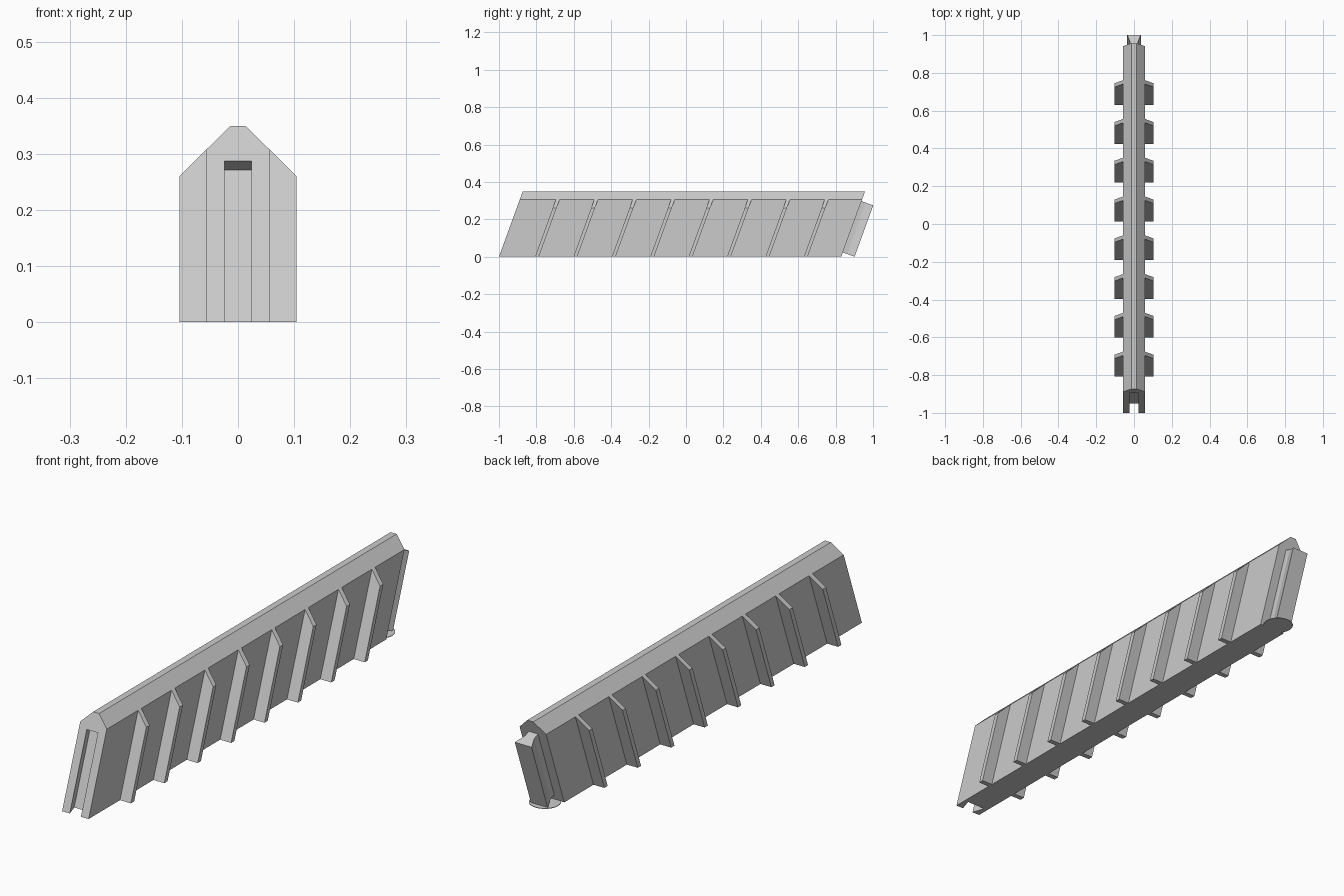
import bpy, bmesh, math
from mathutils import Vector

if "Cube" in bpy.data.objects:
    bpy.data.objects.remove(bpy.data.objects["Cube"], do_unlink=True)

GREY = (0.6, 0.6, 0.6, 1)
grey = bpy.data.materials.new("plain_grey")
grey.use_nodes = True
grey.diffuse_color = GREY
grey.node_tree.nodes["Principled BSDF"].inputs["Base Color"].default_value = GREY

LEAN = math.radians(20)
X = Vector((1, 0, 0))
UP = Vector((0, math.tan(LEAN), 1))                       # leaning upright, unit height
SLOPE = Vector((0, math.sin(LEAN), math.cos(LEAN)))       # along the end faces
INTO = Vector((0, math.cos(LEAN), -math.sin(LEAN)))       # square to the end faces
FRONT, LENGTH = -1.0, 1.83


def prism(name, profile, origin, u, v, sweep):
    """Sweep a flat profile, drawn on axes u and v, into a closed solid."""
    bm = bmesh.new()
    base = bm.faces.new([bm.verts.new(origin + u * a + v * b) for a, b in profile])
    top = bmesh.ops.extrude_face_region(bm, geom=[base])["geom"]
    bmesh.ops.translate(bm, vec=sweep, verts=[g for g in top if isinstance(g, bmesh.types.BMVert)])
    bmesh.ops.recalc_face_normals(bm, faces=bm.faces)
    mesh = bpy.data.meshes.new(name)
    bm.to_mesh(mesh)
    bm.free()
    mesh.materials.append(grey)
    obj = bpy.data.objects.new(name, mesh)
    bpy.context.collection.objects.link(obj)
    return obj


def mirrored(half):
    return half + [(-a, b) for a, b in reversed(half)]


def at_end(y, z):
    """Point on the leaning end face that meets the ground at y."""
    return Vector((0, y, 0)) + UP * z


# Leaning wall body with a bevelled cap
body = prism("wall_body", mirrored([(0.057, 0), (0.057, 0.307), (0.013, 0.35)]),
             at_end(FRONT, 0), X, UP, Vector((0, LENGTH, 0)))

# Dovetail slot in the front end, open at the bottom
cutter = prism("slot_cutter", mirrored([(0.0235, -0.002), (0.024, 0), (0.04, 0.047)]),
               at_end(FRONT, 0.287), X, INTO, SLOPE * -0.4)
cutter.hide_render = True
cut = body.modifiers.new("slot", 'BOOLEAN')
cut.operation, cut.solver, cut.object = 'DIFFERENCE', 'EXACT', cutter
bpy.context.view_layer.objects.active = body
bpy.ops.object.modifier_apply(modifier=cut.name)
bpy.data.objects.remove(cutter, do_unlink=True)

# Dovetail tongue on the back end
prism("tongue", mirrored([(0.02, -0.01), (0.02, 0.025), (0.036, 0.067)]),
      at_end(FRONT + LENGTH, 0.023), X, INTO, SLOPE * 0.292)

# Thin round foot under the tongue
circle = [(0.057 * math.cos(t * math.tau / 32), 0.057 * math.sin(t * math.tau / 32)) for t in range(32)]
prism("tongue_foot", circle, Vector((0, 0.867, 0)), X, Vector((0, 1, 0)), Vector((0, 0, 0.002)))

# Eight pairs of leaning ribs
for i in range(8):
    for side, label in ((1, "left"), (-1, "right")):
        prism(f"{label}_rib_{i + 1}", [(0.05, 0), (0.104, 0), (0.104, 0.26), (0.057, 0.307), (0.05, 0.307)],
              at_end(-0.807 + 0.2053 * i, 0), X * side, UP, Vector((0, 0.02, 0)))
